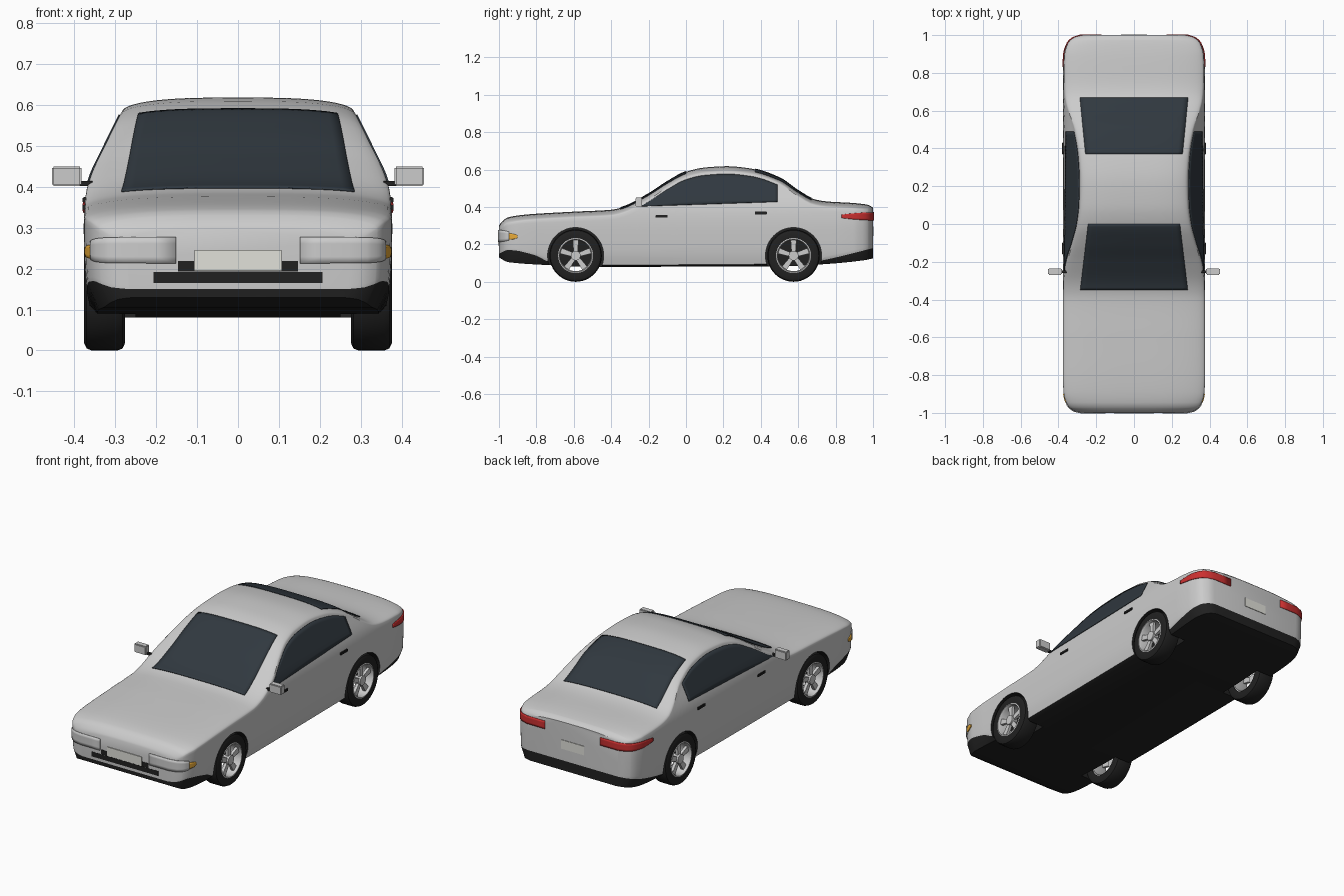
import bpy, bmesh, math
from mathutils import Matrix

if "Cube" in bpy.data.objects:
    bpy.data.objects.remove(bpy.data.objects["Cube"])


def curve(*pts):
    """Monotone smooth curve through (t, value) points."""
    n = len(pts)
    d = [(pts[i + 1][1] - pts[i][1]) / (pts[i + 1][0] - pts[i][0]) for i in range(n - 1)]
    m = [d[0]] + [2 * a * b / (a + b) if a * b > 0 else 0 for a, b in zip(d, d[1:])] + [d[-1]]

    def f(t):
        t = min(max(t, pts[0][0]), pts[-1][0])
        i = max(k for k in range(n - 1) if pts[k][0] <= t)
        h = pts[i + 1][0] - pts[i][0]
        s = (t - pts[i][0]) / h
        return (pts[i][1] * (1 + 2 * s) * (1 - s) ** 2 + pts[i + 1][1] * s * s * (3 - 2 * s)
                + h * m[i] * s * (1 - s) ** 2 + h * m[i + 1] * s * s * (s - 1))
    return f


def material(name, r, g, b):
    m = bpy.data.materials.new(name)
    m.diffuse_color = (r, g, b, 1)
    m.use_nodes = True
    m.node_tree.nodes["Principled BSDF"].inputs["Base Color"].default_value = m.diffuse_color
    return m


PAINT = material("paint", .6, .6, .6)
BLACK = material("black_trim", .015, .015, .015)
GLASS = material("dark_glass", .03, .04, .05)
RED = material("red_lens", .6, .03, .03)
AMBER = material("amber_lens", .8, .4, .04)
CLEAR = material("clear_lens", .8, .8, .82)
PLATE = material("plate", .75, .75, .7)


def finish(name, bm, mats=(), angle=35):
    bmesh.ops.recalc_face_normals(bm, faces=bm.faces)
    me = bpy.data.meshes.new(name)
    bm.to_mesh(me)
    bm.free()
    ob = bpy.data.objects.new(name, me)
    bpy.context.collection.objects.link(ob)
    for m in mats:
        me.materials.append(m)
    smooth(ob, angle)
    return ob


def smooth(ob, angle=35):
    bpy.ops.object.select_all(action='DESELECT')
    ob.select_set(True)
    bpy.context.view_layer.objects.active = ob
    bpy.ops.object.shade_smooth_by_angle(angle=math.radians(angle))


def box(name, x, y, z, mat=None, bevel=0):
    bm = bmesh.new()
    bmesh.ops.create_cube(bm, size=1)
    for v in bm.verts:
        v.co = [(a + b) / 2 + c * (b - a) for (a, b), c in zip((x, y, z), v.co)]
    if bevel:
        bmesh.ops.bevel(bm, geom=bm.edges[:], offset=bevel, segments=2, affect='EDGES')
    return finish(name, bm, [mat] if mat else [])


def grid(name, rows, mat, thick=.004):
    bm = bmesh.new()
    vs = [[bm.verts.new(p) for p in r] for r in rows]
    for a, b in zip(vs, vs[1:]):
        for i in range(len(a) - 1):
            bm.faces.new((a[i], a[i + 1], b[i + 1], b[i]))
    ob = finish(name, bm, [mat])
    mod = ob.modifiers.new("thickness", 'SOLIDIFY')
    mod.thickness, mod.offset = thick, 0
    return ob


# body shape: side outline, plan half width, section width by height, underside and trim line
top = curve((-1, .30), (-.985, .322), (-.95, .345), (-.85, .36), (-.6, .375), (-.4, .385), (-.33, .402),
            (-.2, .47), (-.1, .535), (0, .588), (.1, .611), (.22, .618), (.35, .605), (.5, .555),
            (.6, .487), (.68, .443), (.75, .43), (.9, .421), (.98, .41), (1, .395))
PLAN = ((-1, .27), (-.99, .315), (-.96, .35), (-.9, .37), (-.8, .375),
        (.8, .375), (.9, .37), (.96, .35), (.99, .315), (1, .28))
plan = curve(*PLAN)
flank = curve((.08, .355), (.15, .37), (.22, .375), (.3, .377), (.38, .372), (.42, .362), (.5, .325),
              (.58, .285), (.62, .262))
under = curve((-1, .13), (-.95, .105), (-.75, .09), (-.5, .08), (.5, .083), (.75, .095), (.95, .115), (1, .125))
trim = curve((-1, .15), (-.95, .17), (-.8, .14), (-.74, .11), (-.5, .09), (.5, .095), (.7, .11), (.8, .13), (1, .18))
DROP = .035


def side_x(y, z):
    return flank(z) * plan(y) / .375


def roof_z(x, y):
    ze = top(y) - DROP
    u = min(abs(x) / side_x(y, ze), 1)
    return ze + DROP * math.sqrt(1 - u ** 3)


def section(y):
    zb, zk, ze = under(y), trim(y), top(y) - DROP
    half = [(0, zb), (side_x(y, zb) * .96, zb), (side_x(y, zk), zk)]
    for i in range(1, 15):
        z = zk + (ze - zk) * i / 14
        half.append((side_x(y, z), z))
    xe = half[-1][0]
    for i in range(1, 15):
        x = xe * math.cos(math.pi / 2 * i / 14) if i < 14 else 0
        half.append((x, roof_z(x, y)))
    return [(x, y, z) for x, z in half] + [(-x, y, z) for x, z in half[-2:0:-1]]


ys = sorted({round(-1 + i / 36, 4) for i in range(73)} | {p[0] for p in PLAN} | {-.995, -.975, .975, .995})
bm = bmesh.new()
rings = [[bm.verts.new(p) for p in section(y)] for y in ys]
n = len(rings[0])
for a, b in zip(rings, rings[1:]):
    for i in range(n):
        j = (i + 1) % n
        bm.faces.new((a[i], a[j], b[j], b[i])).material_index = int(i < 2 or i >= n - 2)
for r in (rings[0], rings[-1]):
    bm.faces.new(r[2:n - 1])
    bm.faces.new(r[n - 2:] + r[:3]).material_index = 1
body = finish("body", bm, [PAINT, BLACK])

# wheel arches
WHEELS = [(s, y) for s in (-1, 1) for y in (-.59, .575)]
for s, y in WHEELS:
    bm = bmesh.new()
    bmesh.ops.create_cone(bm, cap_ends=True, segments=48, radius1=.15, radius2=.15, depth=.2,
                          matrix=Matrix.Translation((s * .35, y, .14)) @ Matrix.Rotation(math.pi / 2, 4, 'Y'))
    cut = finish("arch_cutter", bm, [BLACK])
    cut.hide_render = True
    mod = body.modifiers.new("arch", 'BOOLEAN')
    mod.operation, mod.object, mod.solver, mod.material_mode = 'DIFFERENCE', cut, 'EXACT', 'TRANSFER'
    bpy.context.view_layer.objects.active = body
    bpy.ops.object.modifier_apply(modifier=mod.name)
    bpy.data.objects.remove(cut)
smooth(body)


# wheels
def lathe(name, loop, s, y, mat):
    bm = bmesh.new()
    seg = 48
    vs = [[bm.verts.new((s * (.326 + x), y + r * math.cos(k * math.tau / seg), .14 + r * math.sin(k * math.tau / seg)))
           for r, x in loop] for k in range(seg)]
    m = len(loop)
    for k in range(seg):
        a, b = vs[k], vs[(k + 1) % seg]
        for i in range(m):
            bm.faces.new((a[i], a[(i + 1) % m], b[(i + 1) % m], b[i]))
    return finish(name, bm, [mat] if mat else [])


for s, y in WHEELS:
    lathe("tyre", [(.092, -.047), (.122, -.05), (.135, -.044), (.14, -.032), (.14, .032), (.135, .044),
                   (.122, .05), (.092, .047)], s, y, BLACK)
    lathe("rim", [(.094, -.042), (.094, .047), (.088, .049), (.083, .04), (.086, -.042)], s, y, None)
    bm = bmesh.new()
    bmesh.ops.create_cone(bm, cap_ends=True, segments=24, radius1=.026, radius2=.026, depth=.035,
                          matrix=Matrix.Rotation(math.pi / 2, 4, 'Y'))
    for k in range(5):
        sp = bmesh.ops.create_cube(bm, size=1)['verts']
        for v in sp:
            v.co = (v.co.x * .016, v.co.y * (.022 if v.co.z < 0 else .032), .052 + v.co.z * .07)
        bmesh.ops.rotate(bm, verts=sp, matrix=Matrix.Rotation(k * math.tau / 5, 3, 'X'))
    bmesh.ops.translate(bm, verts=bm.verts, vec=(s * .353, y, .14))
    finish("wheel_spokes", bm)


# windscreen and rear window
def pane(name, y0, x0, y1, x1):
    rows = []
    for i in range(25):
        t = i / 24
        y, hw = y0 + (y1 - y0) * t, x0 + (x1 - x0) * t
        rows.append([(hw * k / 10, y, roof_z(hw * k / 10, y) + .002) for k in range(-10, 11)])
    grid(name, rows, GLASS)


pane("windscreen", -.35, .285, 0, .243)
pane("rear_window", .37, .257, .67, .287)

# parts that repeat on both sides
for s in (-1, 1):
    rows = []
    for i in range(41):
        y = -.25 + .74 * i / 40
        lo = .403 + .025 * i / 40
        hi = max(top(y) - .042, lo + .002)
        rows.append([(s * (side_x(y, lo + (hi - lo) * k / 8) + .002), y, lo + (hi - lo) * k / 8) for k in range(9)])
    grid("side_window", rows, GLASS)

    def lamp(name, mat, path, z0, z1, end):
        """Strip wrapped around a corner, its height easing to a fraction at the side end."""
        mid, m = (z0 + z1) / 2, len(path) - 1
        rows = []
        for i, (x, y) in enumerate(path):
            h = (z1 - z0) / 2 * (1 + (end - 1) * (i / m) ** 2)
            rows.append([(s * (x + .002), y * 1.001, mid + h * k) for k in (-1, -.5, 0, .5, 1)])
        grid(name, rows, mat, .006)

    def corner(a, b, sign):
        return [(plan(sign * (a + (b - a) * i / 12)), sign * (a + (b - a) * i / 12)) for i in range(13)]

    lamp("headlight", CLEAR, [(.15, -1), (.2, -1)] + corner(1, .945, -1), .213, .277, .7)
    lamp("turn_signal", AMBER, corner(.945, .9, -1), .225, .258, .4)
    lamp("tail_light", RED, [(.17, 1), (.22, 1)] + corner(1, .83, 1), .328, .372, .4)

    box("mirror", sorted((s * .382, s * .455)), (-.27, -.235), (.402, .45), None, .004)
    box("mirror_arm", sorted((s * .355, s * .39)), (-.26, -.245), (.402, .414), BLACK)
    for y, z in ((-.13, .35), (.4, .368)):
        box("door_handle", sorted((s * .368, s * .38)), (y - .032, y + .032), (z - .007, z + .007), BLACK, .002)

# grille, number plates
box("lower_grille", (-.21, .21), (-1.001, -.98), (.162, .195), BLACK, .003)
box("upper_grille", (-.15, .15), (-1.001, -.98), (.19, .222), BLACK, .003)
box("front_plate", (-.106, .106), (-1.004, -.99), (.195, .245), PLATE)
box("rear_plate", (-.07, .07), (.99, 1.003), (.245, .295), PLATE)
